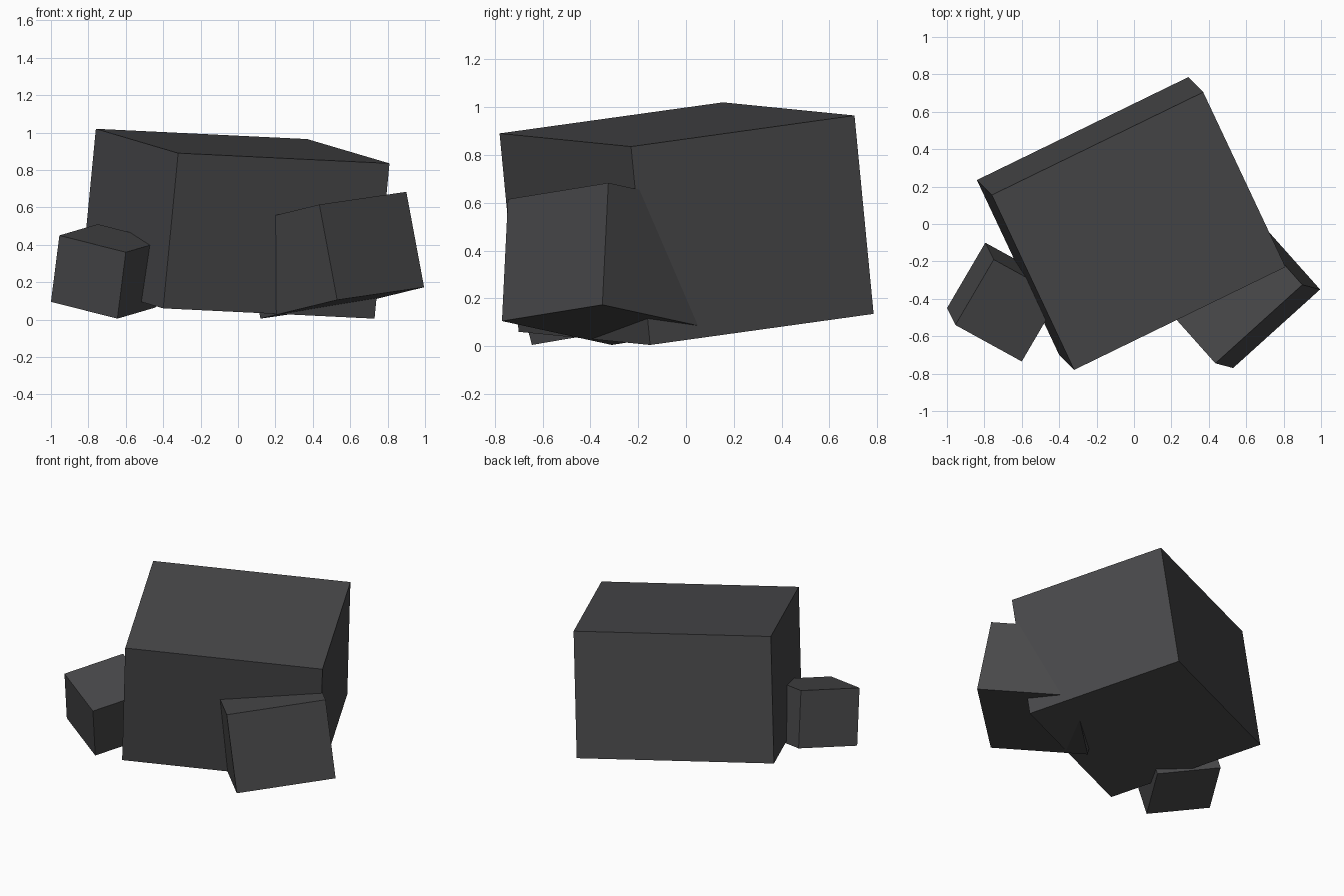
import bpy
import bmesh
from mathutils import Matrix, Vector

cube = bpy.data.objects.get("Cube")
if cube:
    bpy.data.objects.remove(cube, do_unlink=True)

# One dark stone colour for everything
stone = bpy.data.materials.new("dark_grey_stone")
stone.use_nodes = True
colour = (0.065, 0.065, 0.068, 1)
stone.diffuse_color = colour
stone.node_tree.nodes["Principled BSDF"].inputs["Base Color"].default_value = colour


def block(name, corner, along, across, down):
    """Flat-faced tilted box spanned by three edges from its nearest top corner."""
    edges = [Vector(e) for e in (along, across, down)]
    centre = Vector(corner) + sum(edges, Vector()) / 2
    shape = Matrix(edges).transposed().to_4x4()
    bm = bmesh.new()
    bmesh.ops.create_cube(bm, size=1, matrix=shape)
    bmesh.ops.recalc_face_normals(bm, faces=bm.faces)
    mesh = bpy.data.meshes.new(name)
    bm.to_mesh(mesh)
    bm.free()
    mesh.materials.append(stone)
    obj = bpy.data.objects.new(name, mesh)
    obj.location = centre
    bpy.context.collection.objects.link(obj)
    return obj


# Large central boulder
block("large_boulder", (-0.32, -0.78, 0.89),
      (1.13, 0.55, -0.055), (-0.44, 0.935, 0.13), (-0.08, 0.08, -0.83))

# Small rock on the right side
block("small_rock", (-0.60, -0.735, 0.36),
      (-0.355, 0.195, 0.09), (0.205, 0.35, 0.06), (-0.045, 0.09, -0.355))

# Medium rock leaning into the front left corner
block("medium_rock", (0.435, -0.745, 0.615),
      (0.465, 0.42, 0.068), (-0.41, 0.46, -0.10), (0.095, -0.025, -0.51))
